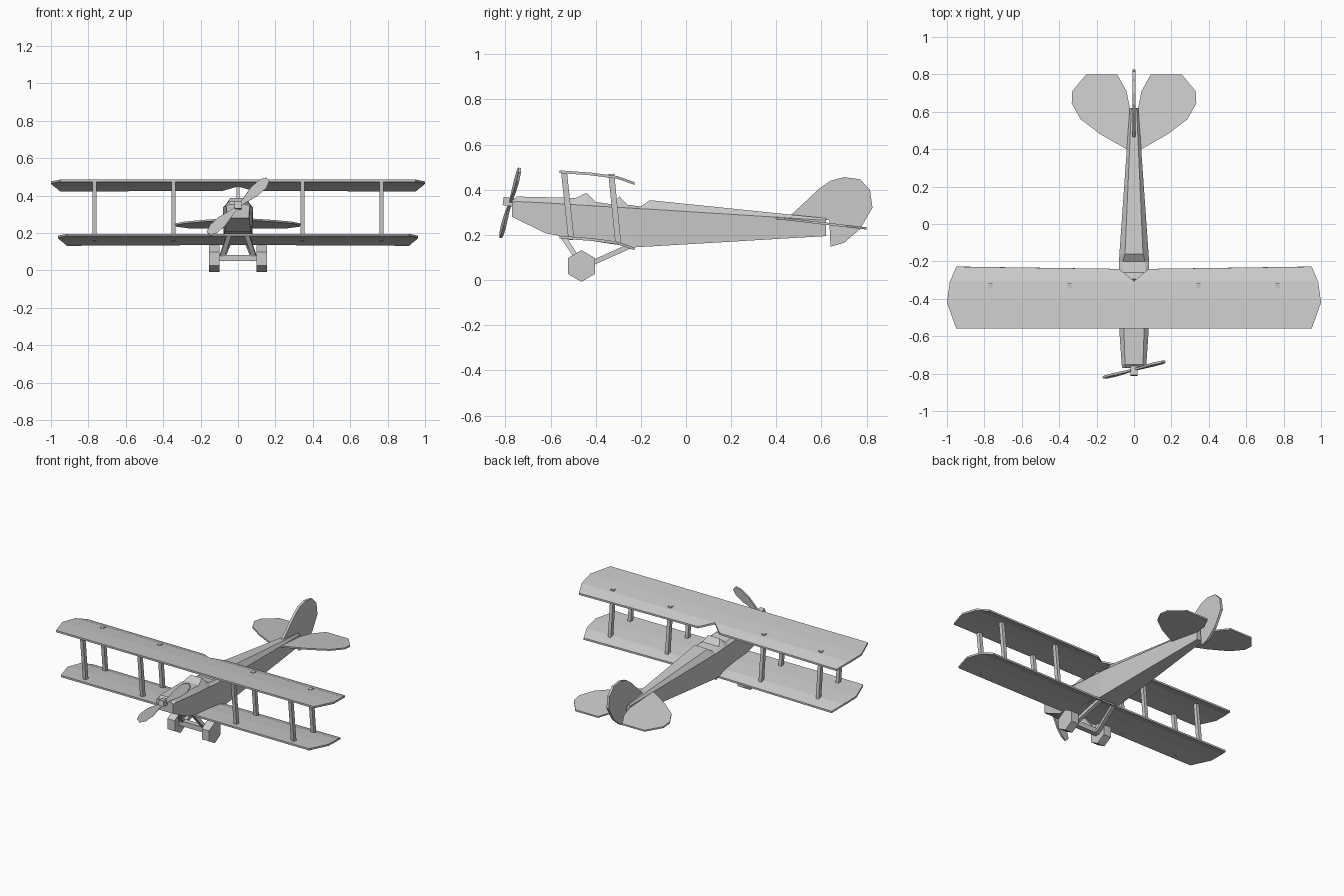
import bpy, bmesh
from mathutils import Vector, Matrix

if "Cube" in bpy.data.objects:
    bpy.data.objects.remove(bpy.data.objects["Cube"])


def finish(name, bm):
    bmesh.ops.recalc_face_normals(bm, faces=bm.faces[:])
    me = bpy.data.meshes.new(name)
    bm.to_mesh(me)
    bm.free()
    ob = bpy.data.objects.new(name, me)
    bpy.context.collection.objects.link(ob)
    return ob


def beam(name, a, b, wx, wy):
    """Square-section bar from a to b; wx is its width across x."""
    a, b = Vector(a), Vector(b)
    d = (b - a).normalized()
    ref = Vector((1, 0, 0)) if abs(d.x) < 0.9 else Vector((0, 1, 0))
    v = d.cross(ref).normalized()
    u = v.cross(d)
    rot = Matrix((u, v, d)).transposed().to_quaternion()
    bm = bmesh.new()
    bmesh.ops.create_cube(bm, size=1, matrix=Matrix.LocRotScale(
        (a + b) / 2, rot, Vector((wx, wy, (b - a).length))))
    return finish(name, bm)


def plate(name, pts, thick):
    """Flat outline extruded along the vector thick, centred on the outline."""
    thick = Vector(thick)
    bm = bmesh.new()
    face = bm.faces.new([bm.verts.new(Vector(p) - thick / 2) for p in pts])
    ext = bmesh.ops.extrude_face_region(bm, geom=[face], use_keep_orig=True)
    for v in ext['geom']:
        if isinstance(v, bmesh.types.BMVert):
            v.co += thick
    return finish(name, bm)


# Fuselage: y, bottom z, shoulder z, top z, half width, top half width
sections = [
    (-0.77, 0.28, 0.345, 0.352, 0.062, 0.045),
    (-0.75, 0.27, 0.348, 0.370, 0.066, 0.048),
    (-0.62, 0.207, 0.342, 0.367, 0.075, 0.052),
    (-0.54, 0.193, 0.337, 0.365, 0.080, 0.055),
    (-0.49, 0.185, 0.334, 0.363, 0.080, 0.055),
    (-0.44, 0.177, 0.331, 0.387, 0.080, 0.042),
    (-0.40, 0.171, 0.328, 0.346, 0.080, 0.060),
    (-0.33, 0.160, 0.324, 0.336, 0.081, 0.062),
    (-0.295, 0.155, 0.322, 0.371, 0.081, 0.042),
    (-0.26, 0.150, 0.320, 0.334, 0.081, 0.062),
    (-0.23, 0.145, 0.318, 0.330, 0.081, 0.062),
    (-0.20, 0.147, 0.316, 0.326, 0.080, 0.060),
    (-0.16, 0.149, 0.314, 0.354, 0.078, 0.048),
    (0.62, 0.195, 0.265, 0.274, 0.023, 0.014)]
bm = bmesh.new()
rings = []
for y, zb, zs, zt, w, wt in sections:
    half = [(w * 0.93, zb), (w, zs), (wt, zt)]
    loop = half + [(-x, z) for x, z in reversed(half)]
    rings.append([bm.verts.new((x, y, z)) for x, z in loop])
for r, s in zip(rings, rings[1:]):
    for i in range(6):
        j = (i + 1) % 6
        bm.faces.new((r[i], r[j], s[j], s[i]))
bm.faces.new(rings[0])
bm.faces.new(rings[-1])
finish("fuselage", bm)


# Cambered wings: planform cut along the span, bent to the camber, thickened
def wing(name, sx, dz, notch):
    half = [(0.95, -0.56), (1.0, -0.42), (0.985, -0.31), (0.95, -0.228), (0.08, -0.24)]
    outline = [(x * sx, y) for x, y in half]
    left = [(-x, y) for x, y in reversed(outline)]
    pts = outline + ([(0, -0.305)] if notch else []) + left
    bm = bmesh.new()
    bm.faces.new([bm.verts.new((x, y, 0)) for x, y in pts])
    camber = [(-0.56, 0.486), (-0.42, 0.476), (-0.305, 0.461), (-0.22, 0.431)]
    for y in (-0.42, -0.305):
        bmesh.ops.bisect_plane(bm, geom=bm.verts[:] + bm.edges[:] + bm.faces[:],
                               plane_co=(0, y, 0), plane_no=(0, 1, 0))
    for v in bm.verts:
        for (y0, z0), (y1, z1) in zip(camber, camber[1:]):
            if y0 - 1e-4 <= v.co.y <= y1 + 1e-4:
                v.co.z = z0 + (z1 - z0) * (v.co.y - y0) / (y1 - y0) + dz
                break
    ext = bmesh.ops.extrude_face_region(bm, geom=bm.faces[:], use_keep_orig=True)
    for v in ext['geom']:
        if isinstance(v, bmesh.types.BMVert):
            v.co.z -= 0.012
    finish(name, bm)


wing("upper_wing", 1.0, 0.0, True)
wing("lower_wing", 0.963, -0.29, False)

# Tail fin with rudder
fin = [(0.45, 0.275), (0.51, 0.33), (0.59, 0.405), (0.64, 0.44), (0.70, 0.456),
       (0.77, 0.447), (0.815, 0.40), (0.826, 0.32), (0.77, 0.225), (0.70, 0.165),
       (0.64, 0.148), (0.635, 0.265)]
plate("tail_fin", [(0, y, z) for y, z in fin], (0.016, 0, 0))

tail = [(0.005, 0.39), (0.04, 0.40), (0.18, 0.48), (0.285, 0.56), (0.333, 0.645),
        (0.33, 0.71), (0.255, 0.80), (0.09, 0.80), (0.04, 0.71), (0.018, 0.60)]
for side, s in (("left", -1), ("right", 1)):
    # Tailplane half
    plate(side + "_tailplane",
          [(s * x, y, 0.275 - 0.115 * (y - 0.40)) for x, y in tail], (0, 0, 0.01))
    # Wing struts
    for pos, x in (("inner", 0.345), ("outer", 0.767)):
        beam(f"{side}_{pos}_front_strut", (s * x, -0.54, 0.476),
             (s * x, -0.508, 0.178), 0.022, 0.026)
        beam(f"{side}_{pos}_rear_strut", (s * x, -0.331, 0.47),
             (s * x, -0.300, 0.16), 0.022, 0.026)
    # Hexagonal wheel
    bm = bmesh.new()
    bmesh.ops.create_cone(bm, cap_ends=True, segments=6, radius1=0.07, radius2=0.07,
                          depth=0.055, matrix=Matrix.Translation((s * 0.127, -0.463, 0.0625)))
    wheel = finish(side + "_wheel", bm)
    hub = Vector((s * 0.127, -0.463, 0.0625))
    wheel.data.transform(Matrix.Translation(hub) @ Matrix.Rotation(1.5707963, 4, 'Y')
                         @ Matrix.Rotation(1.5707963, 4, 'Z') @ Matrix.Translation(-hub))
    # Landing gear legs
    beam(side + "_front_leg", (s * 0.088, -0.463, 0.068), (s * 0.045, -0.55, 0.20), 0.025, 0.022)
    beam(side + "_rear_leg", (s * 0.088, -0.45, 0.06), (s * 0.05, -0.24, 0.155), 0.025, 0.022)

beam("axle", (-0.11, -0.463, 0.067), (0.11, -0.463, 0.067), 0.034, 0.034)

# Propeller: paddle outline along a tilted direction, and its hub
centre = Vector((0, -0.779, 0.342))
d = Vector((0.158, 0.042, 0.145))
length = d.length
d.normalize()
n = Vector((0, -1, 0))
n = (n - d * n.dot(d)).normalized()
side_dir = n.cross(d)
blade = [(0.0, 0.010), (0.04, 0.012), (0.12, 0.029), (0.18, 0.029), (length, 0.014)]
for name, s in (("upper_blade", 1), ("lower_blade", -1)):
    edge = blade + [(u, -v) for u, v in reversed(blade)]
    plate("propeller_" + name,
          [centre + d * (s * u) + side_dir * v for u, v in edge], n * 0.012)
beam("propeller_hub", (0, -0.81, 0.35), (0, -0.75, 0.342), 0.036, 0.036)
